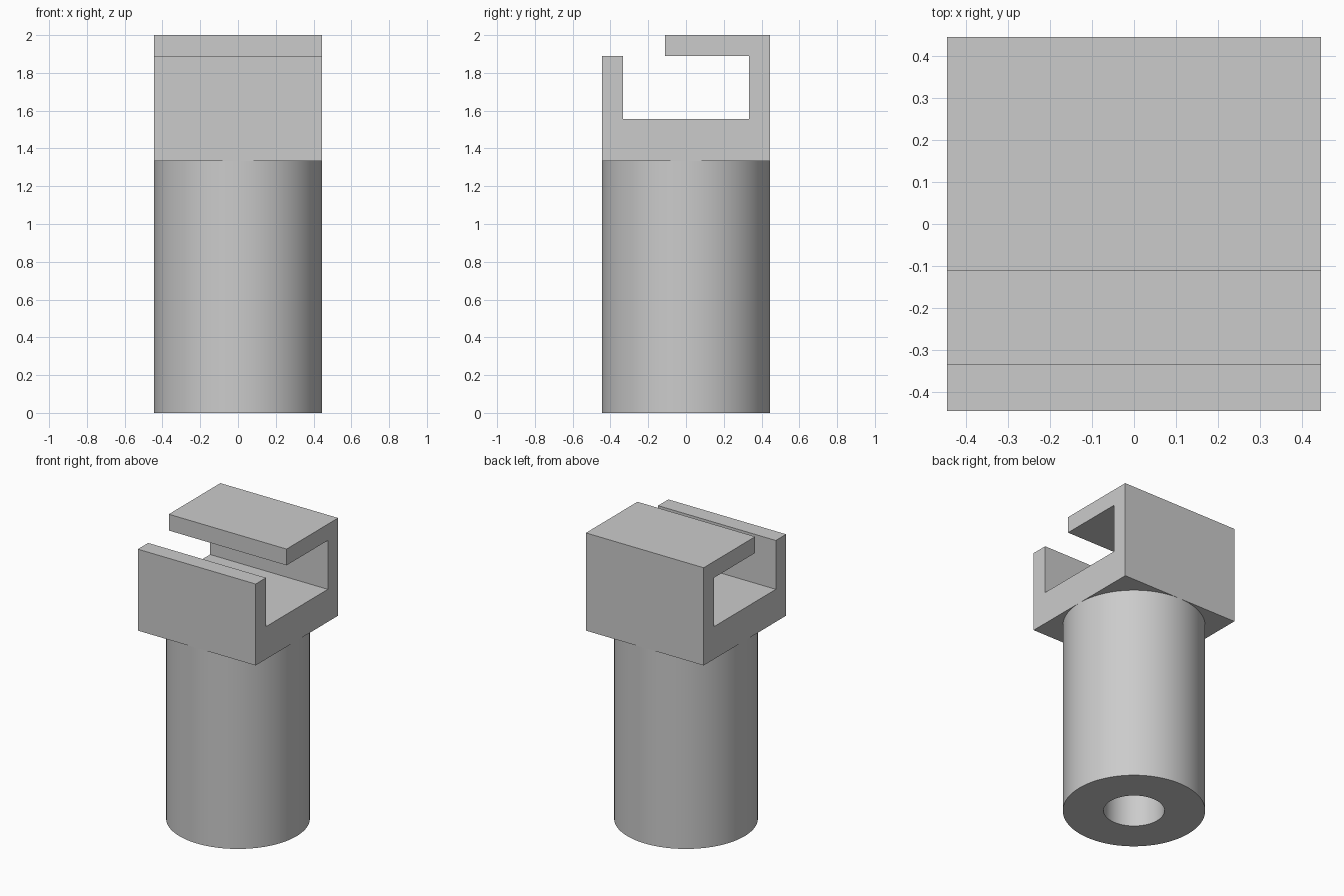
import bpy, bmesh, math
from mathutils import Vector

if "Cube" in bpy.data.objects:
    bpy.data.objects.remove(bpy.data.objects["Cube"], do_unlink=True)

U = 1 / 9            # wall thickness module
HALF = 4 * U         # half width of the head and radius of the shaft
NECK = 12 * U        # height where the shaft meets the head
BORE = 0.19
SEGMENTS = 96

grey = bpy.data.materials.new("plain_grey")
grey.use_nodes = True
color = (0.6, 0.6, 0.6, 1)
grey.diffuse_color = color
grey.node_tree.nodes["Principled BSDF"].inputs["Base Color"].default_value = color


def finish(bm, name):
    bmesh.ops.recalc_face_normals(bm, faces=bm.faces)
    mesh = bpy.data.meshes.new(name)
    bm.to_mesh(mesh)
    bm.free()
    mesh.materials.append(grey)
    obj = bpy.data.objects.new(name, mesh)
    bpy.context.collection.objects.link(obj)
    return obj


# Hooked channel head: side profile (y, z) in modules, extruded across x
profile = [(-4, 12), (4, 12), (4, 18), (-1, 18), (-1, 17), (3, 17),
           (3, 14), (-3, 14), (-3, 17), (-4, 17)]
bm = bmesh.new()
side = bm.faces.new([bm.verts.new((-HALF, y * U, z * U)) for y, z in profile])
ext = bmesh.ops.extrude_face_region(bm, geom=[side], use_keep_orig=True)
moved = [g for g in ext["geom"] if isinstance(g, bmesh.types.BMVert)]
bmesh.ops.translate(bm, verts=moved, vec=Vector((2 * HALF, 0, 0)))
finish(bm, "channel_head")

# Hollow round shaft: bore, bottom ring and outer wall, lathed around z
bm = bmesh.new()
outline = [(BORE, NECK), (BORE, 0), (HALF, 0), (HALF, NECK), (BORE, NECK)]
verts = [bm.verts.new((r, 0, z)) for r, z in outline[:-1]]
edges = [bm.edges.new(pair) for pair in zip(verts, verts[1:])]
bmesh.ops.spin(bm, geom=verts + edges, cent=(0, 0, 0), axis=(0, 0, 1),
               angle=math.tau, steps=SEGMENTS, use_merge=True)
bmesh.ops.remove_doubles(bm, verts=bm.verts, dist=1e-5)
bmesh.ops.recalc_face_normals(bm, faces=bm.faces)
# Make sure the outer wall faces outward
outer = max(bm.faces, key=lambda f: f.calc_center_median().xy.length + f.calc_center_median().z)
if outer.normal.dot(Vector((*outer.calc_center_median().xy, 0))) < 0:
    bmesh.ops.reverse_faces(bm, faces=bm.faces)
shaft = finish(bm, "hollow_shaft")

bpy.ops.object.select_all(action="DESELECT")
shaft.select_set(True)
bpy.context.view_layer.objects.active = shaft
bpy.ops.object.shade_smooth_by_angle(angle=math.radians(30))
